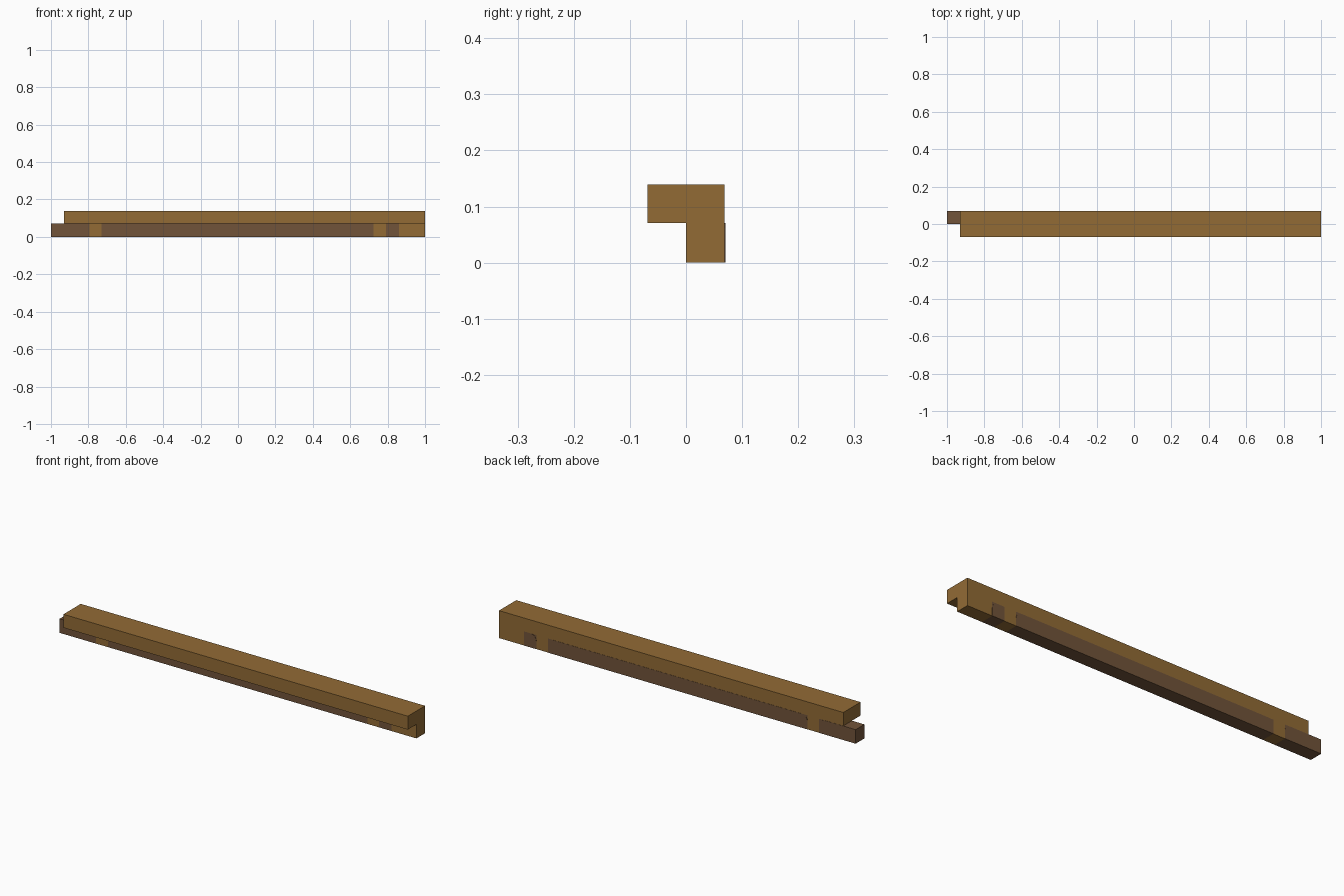
import bpy, bmesh, math

if "Cube" in bpy.data.objects:
    bpy.data.objects.remove(bpy.data.objects["Cube"])

H, W, M = 0.139, 0.069, 0.071     # height, half depth, notch height
STEP = -0.93                      # left end of the upper half


def material(name, rgb):
    m = bpy.data.materials.new(name)
    m.diffuse_color = (*rgb, 1)
    m.use_nodes = True
    m.node_tree.nodes["Principled BSDF"].inputs["Base Color"].default_value = m.diffuse_color
    return m


tan = material("tan wood", (0.288, 0.147, 0.036))
brown = material("dark brown wood", (0.165, 0.088, 0.042))
DARK = [(-1.0, -0.795), (-0.73, 0.725), (0.79, 0.86)]   # dark spans along x


def is_dark(x):
    return any(a < x < b for a, b in DARK)


def finish(name, bm, mats):
    bmesh.ops.recalc_face_normals(bm, faces=bm.faces)
    me = bpy.data.meshes.new(name)
    bm.to_mesh(me)
    bm.free()
    for m in mats:
        me.materials.append(m)
    ob = bpy.data.objects.new(name, me)
    bpy.context.collection.objects.link(ob)
    return ob


# L-shaped beam, with a tongue left at the stepped end
profile = [(-W, M), (0, M), (0, 0), (W, 0), (W, M), (W, H), (-W, H)]
stations = [-1.0, STEP, -0.795, -0.73, 0.725, 0.79, 0.86, 1.0]
bm = bmesh.new()
rings = []
for x in stations:
    rings.append({i: bm.verts.new((x, y, z)) for i, (y, z) in enumerate(profile)
                  if x > -1 or 1 <= i <= 4})
for r0, r1 in zip(rings, rings[1:]):
    for i in range(7):
        j = (i + 1) % 7
        if i in r0 and j in r0:
            bm.faces.new((r0[i], r0[j], r1[j], r1[i]))
first, second, last = rings[0], rings[1], rings[-1]
bm.faces.new([first[i] for i in (1, 2, 3, 4)])
bm.faces.new([first[1], first[4], second[4], second[1]])
bm.faces.new([second[i] for i in (0, 1, 4, 5, 6)])
bm.faces.new([last[i] for i in range(7)])
# Dark bands on the inner side and bottom of the leg, and all of the tongue
for f in bm.faces:
    c = f.calc_center_median()
    leg = c.z < M - 0.001 and c.x < 0.99
    tongue = c.x < STEP - 0.001
    f.material_index = int(tongue or (leg and is_dark(c.x)))
finish("beam", bm, [tan, brown])


# Round-cornered dark patches on the back of the leg
def patch(name, x0, x1, round_left=True):
    r = 0.03
    pts = [(x0, 0), (x1, 0)]
    for k in range(5):
        a = math.pi / 2 * k / 4
        pts.append((x1 - r + r * math.cos(a), M - r + r * math.sin(a)))
    if round_left:
        for k in range(5):
            a = math.pi / 2 * (1 + k / 4)
            pts.append((x0 + r + r * math.cos(a), M - r + r * math.sin(a)))
    else:
        pts.append((x0, M))
    b = bmesh.new()
    face = b.faces.new([b.verts.new((x, W - 0.0005, z)) for x, z in pts])
    ext = bmesh.ops.extrude_face_region(b, geom=[face])
    verts = [v for v in ext["geom"] if isinstance(v, bmesh.types.BMVert)]
    bmesh.ops.translate(b, verts=verts, vec=(0, 0.0015, 0))
    finish(name, b, [brown])


patch("tongue_back_patch", *DARK[0], round_left=False)
patch("long_back_patch", *DARK[1])
patch("small_back_patch", *DARK[2])
